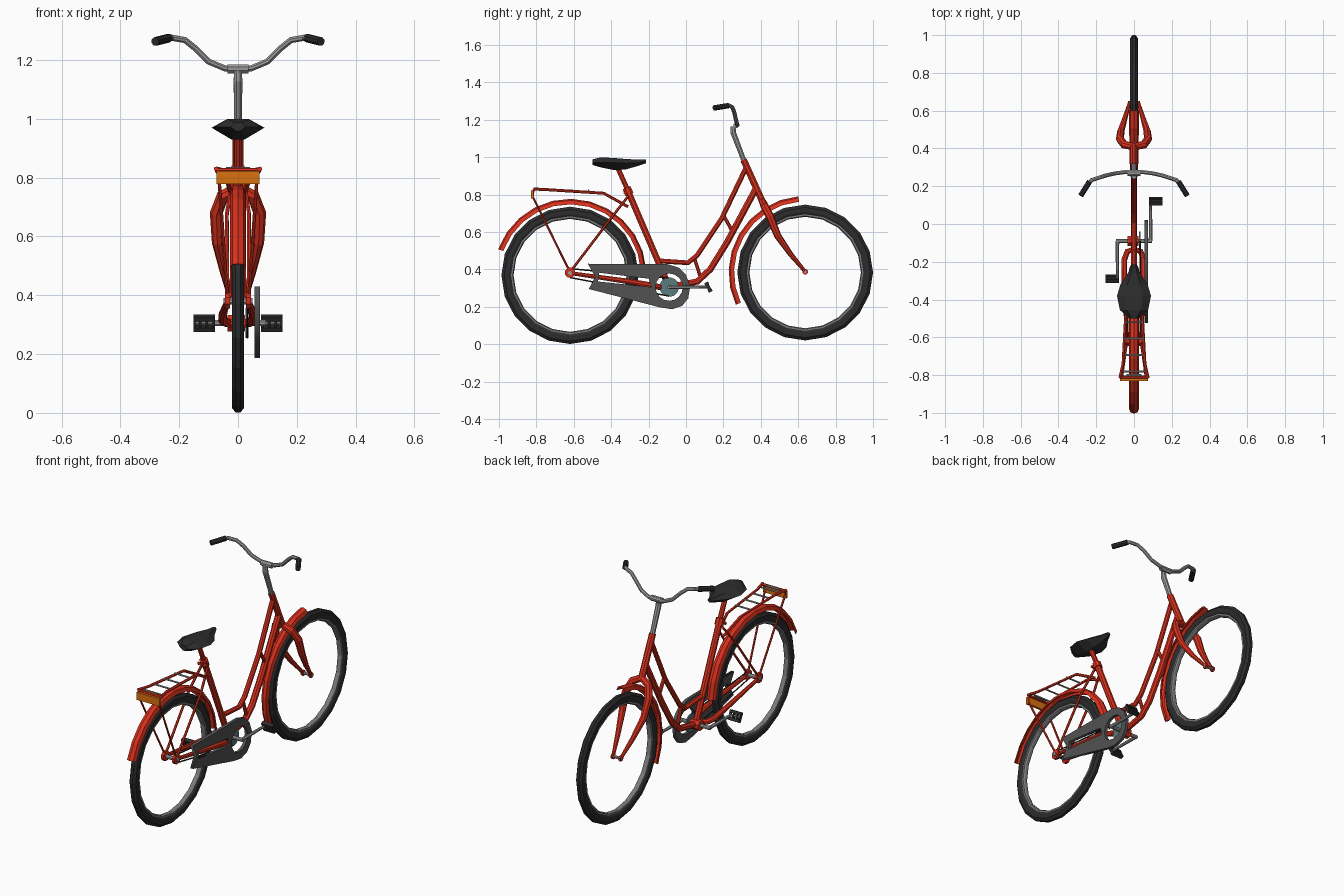
import bpy
from math import sin, cos, pi, radians
from mathutils import Vector, Matrix

cube = bpy.data.objects.get("Cube")
if cube:
    bpy.data.objects.remove(cube, do_unlink=True)


def material(name, r, g, b):
    m = bpy.data.materials.new(name)
    m.diffuse_color = (r, g, b, 1)
    m.use_nodes = True
    m.node_tree.nodes["Principled BSDF"].inputs["Base Color"].default_value = (r, g, b, 1)
    return m


RED = material("red paint", 0.7, 0.03, 0.012)
BLACK = material("black rubber", 0.025, 0.025, 0.025)
DARK = material("dark saddle vinyl", 0.026, 0.026, 0.026)
GUARD = material("grey guard", 0.085, 0.085, 0.085)
RIM = material("rim grey", 0.2, 0.2, 0.2)
STEEL = material("steel", 0.33, 0.33, 0.33)
TEAL = material("teal disc", 0.1, 0.2, 0.2)
ORANGE = material("orange reflector", 0.7, 0.16, 0.005)


def add_mesh(name, verts, faces, mat):
    me = bpy.data.meshes.new(name)
    me.from_pydata(verts, [], faces)
    me.materials.append(mat)
    ob = bpy.data.objects.new(name, me)
    bpy.context.collection.objects.link(ob)
    bpy.context.view_layer.objects.active = ob
    bpy.ops.object.mode_set(mode='EDIT')
    bpy.ops.mesh.select_all(action='SELECT')
    bpy.ops.mesh.normals_make_consistent(inside=False)
    bpy.ops.object.mode_set(mode='OBJECT')
    return ob


def loft(name, rings, mat, cyclic=False):
    """Skin a list of equal-sized closed rings."""
    n, k = len(rings[0]), len(rings)
    verts = [tuple(p) for ring in rings for p in ring]
    faces = []
    for i in range(k if cyclic else k - 1):
        a, b = i * n, (i + 1) % k * n
        faces += [(a + j, a + (j + 1) % n, b + (j + 1) % n, b + j) for j in range(n)]
    if not cyclic:
        faces += [tuple(range(n)), tuple(range((k - 1) * n, k * n))]
    return add_mesh(name, verts, faces, mat)


def tube(name, pts, radius, mat, sides=8):
    """Round tube along a path; radius is one number or one per point."""
    pts = [Vector(p) for p in pts]
    radii = radius if isinstance(radius, (list, tuple)) else [radius] * len(pts)
    rings, normal, last = [], None, None
    for i, p in enumerate(pts):
        t = Vector()
        if i:
            t += (p - pts[i - 1]).normalized()
        if i < len(pts) - 1:
            t += (pts[i + 1] - p).normalized()
        t.normalize()
        if normal is None:
            normal = t.orthogonal().normalized()
        else:
            normal = last.rotation_difference(t) @ normal
        last, side = t, t.cross(normal)
        rings.append([p + radii[i] * (cos(a) * normal + sin(a) * side)
                      for a in (2 * pi * (j + 0.5) / sides for j in range(sides))])
    return loft(name, rings, mat)


def revolve(name, profile, y, z, mat, start=0, end=360, steps=20, taper=0):
    """Turn an (x, radius) profile about a crosswise axle, narrowing by taper."""
    full = end - start == 360
    rings = []
    for i in range(steps if full else steps + 1):
        a = radians(start + (end - start) * i / steps)
        w = 1 - taper * i / steps
        rings.append([(x * w, y + r * cos(a), z + r * sin(a)) for x, r in profile])
    return loft(name, rings, mat, full)


def box(name, centre, size, mat, tilt=0):
    signs = [(-1, -1), (1, -1), (1, 1), (-1, 1)]
    rot = Matrix.Rotation(tilt, 3, 'X')
    rings = [[Vector(centre) + rot @ Vector((x * size[0], y * size[1], z * size[2])) / 2
              for x, y in signs] for z in (-1, 1)]
    return loft(name, rings, mat)


def mirrored(name, pts, radius, mat, sides=8):
    for label, s in (("left", 1), ("right", -1)):
        tube(f"{label}_{name}", [(s * x, y, z) for x, y, z in pts], radius, mat, sides)


# Wheels and mudguards
tyre = [(-.008, 0), (.008, 0), (.02, -.015), (.02, -.04), (.012, -.055), (-.012, -.055),
        (-.02, -.04), (-.02, -.015)]
rim = [(-.014, -.05), (.014, -.05), (.014, -.06), (.006, -.065), (-.006, -.065), (-.014, -.06)]
fender = [(-.027, .38), (-.019, .401), (0, .409), (.019, .401), (.027, .38),
          (.022, .38), (.015, .394), (0, .401), (-.015, .394), (-.022, .38)]
for end, y, z, r, a0, a1, steps, taper in (("rear", -.62, .368, .367, 4, 160, 11, 0),
                                           ("front", .637, .383, .363, 95, 205, 8, .35)):
    revolve(end + "_tyre", [(x, r + d) for x, d in tyre], y, z, BLACK)
    revolve(end + "_rim", [(x, r + d) for x, d in rim], y, z, RIM)
    revolve(end + "_mudguard", fender, y, z, RED, a0, a1, steps, taper)
tube("rear_axle", [(-.05, -.62, .38), (.05, -.62, .38)], .012, STEEL)
tube("front_axle", [(-.034, .637, .388), (.034, .637, .388)], .008, STEEL)

# Frame
tube("head_tube", [(0, .308, .985), (0, .378, .83), (0, .412, .755)], .019, RED)
tube("upper_tube", [(0, .322, .945), (0, .19, .67), (0, .06, .475), (0, .01, .435),
                    (0, -.14, .445)], .014, RED)
tube("down_tube", [(0, .373, .83), (0, .22, .545), (0, .13, .4), (0, .06, .335),
                   (0, -.09, .305)], .018, RED)
tube("seat_tube", [(0, -.09, .305), (0, -.315, .83)], .018, RED)
tube("upper_brace", [(0, .2, .69), (0, .25, .6)], .01, RED)
tube("lower_brace", [(0, .045, .46), (0, .08, .35)], .01, RED)
tube("bottom_bracket", [(-.035, -.09, .305), (.024, -.09, .305)], .03, RED)
tube("seat_clamp", [(0, -.302, .8), (0, -.318, .837)], .024, RED)
tube("clamp_bolt", [(-.03, -.325, .81), (.03, -.325, .81)], .009, RED, 6)
tube("seat_post", [(0, -.31, .82), (0, -.368, .95)], .014, RED)
mirrored("chain_stay", [(0, -.135, .303), (.035, -.145, .306), (.052, -.19, .315),
                        (.052, -.29, .333), (.036, -.62, .38)],
         [.015, .016, .016, .015, .01], RED)
mirrored("seat_stay", [(.02, -.31, .79), (.038, -.4, .675), (.036, -.62, .385)], .007, RED, 6)
mirrored("rear_dropout", [(.027, -.62, .382), (.044, -.62, .382)], .029, RED)

# Front fork
mirrored("fork_blade", [(0, .408, .765), (.052, .42, .738), (.074, .45, .68), (.07, .49, .58),
                        (.048, .56, .48), (.025, .637, .388)],
         [.019, .022, .022, .019, .014, .009], RED)
mirrored("fork_tip", [(.019, .637, .388), (.031, .637, .388)], .016, RED)

# Handlebar
tube("stem", [(0, .31, .98), (0, .253, 1.13), (0, .252, 1.165)], [.014, .016, .014], STEEL)
tube("bar_clamp", [(-.035, .268, 1.17), (.035, .268, 1.17)], .016, STEEL)
mirrored("handlebar", [(0, .275, 1.17), (.045, .275, 1.172), (.1, .268, 1.195), (.145, .258, 1.24),
                       (.18, .247, 1.268), (.225, .232, 1.276), (.245, .205, 1.273)], .011, STEEL)
mirrored("grip", [(.235, .225, 1.275), (.282, .15, 1.263)], .015, BLACK)

# Saddle: stations of depth, half width, top, widest and bottom height
stations = [(-.5, .025, .988, .972, .958), (-.455, .075, .999, .972, .945),
            (-.38, .09, .995, .97, .93), (-.32, .072, .99, .967, .935),
            (-.26, .032, .987, .97, .952), (-.215, .012, .987, .978, .967)]
loft("saddle", [[(-w * .5, y, t), (w * .5, y, t), (w, y, m), (w * .25, y, b),
                 (-w * .25, y, b), (-w, y, m)] for y, w, t, m, b in stations], DARK)

# Luggage rack
mirrored("rack_rail", [(.02, -.31, .735), (.042, -.44, .807), (.058, -.74, .826),
                       (.075, -.815, .83)], .008, RED, 6)
mirrored("rack_strut", [(.07, -.815, .825), (.064, -.82, .79), (.036, -.62, .385)], .006, RED, 6)
tube("rack_rear_bar", [(-.078, -.81, .826), (.078, -.81, .826)], .008, RED, 6)
box("rear_reflector", (0, -.823, .8), (.146, .014, .044), ORANGE)
for i in range(4):
    y = -.52 - .087 * i
    w = .047 + .005 * i
    tube(f"rack_wire_{i + 1}", [(-w, y, .822), (w, y, .822)], .005, STEEL, 6)
tube("rack_end_wire", [(-.04, -.8, .83), (.04, -.8, .83)], .006, STEEL, 6)

# Chain guard: flat outline with a crank opening and a chain slot
cy, cz = -.09, .305
outline = [(-.525, .43), (-.1, .428), (-.04, .41), (0, .37), (.022, .31), (.012, .245),
           (-.02, .205), (-.075, .187), (-.14, .197), (-.52, .295), (-.485, .36)]
opening = [(cy + .073 * cos(i * pi / 8), cz + .073 * sin(i * pi / 8)) for i in range(16)]
slot = [(-.465, .382), (-.2, .35), (-.185, .305), (-.47, .335)]
curve = bpy.data.curves.new("guard_outline", 'CURVE')
curve.dimensions, curve.fill_mode, curve.extrude = '2D', 'BOTH', .009
for loop in (outline, opening, slot):
    spline = curve.splines.new('POLY')
    spline.points.add(len(loop) - 1)
    spline.use_cyclic_u = True
    for p, (u, v) in zip(spline.points, loop):
        p.co = (u, v, 0, 1)
source = bpy.data.objects.new("guard_outline", curve)
bpy.context.collection.objects.link(source)
graph = bpy.context.evaluated_depsgraph_get()
mesh = bpy.data.meshes.new_from_object(source.evaluated_get(graph))
bpy.data.objects.remove(source, do_unlink=True)
mesh.transform(Matrix(((0, 0, 1, .065), (1, 0, 0, 0), (0, 1, 0, 0), (0, 0, 0, 1))))
mesh.materials.clear()
mesh.materials.append(GUARD)
bpy.context.collection.objects.link(bpy.data.objects.new("chain_guard", mesh))

# Drive train
tube("chainring", [(.026, cy, cz), (.034, cy, cz)], .052, TEAL, 16)
tube("crank_axle", [(-.095, cy, cz), (.095, cy, cz)], .011, STEEL)
for offset in (.024, -.024):
    tube("chain_run", [(.032, -.62, .38 + offset), (.032, cy, cz + offset * 2)], .004, BLACK, 6)
for label, s, py in (("left", 1, .12), ("right", -1, -.29)):
    tube(label + "_crank", [(s * .088, cy, cz), (s * .088, py, cz)], [.011, .008], STEEL)
    tube(label + "_pedal_axle", [(s * .08, py, cz), (s * .15, py, cz)], .006, STEEL, 6)
    for dz in (-.018, .018):
        box(label + "_pedal_rail", (s * .115, py - dz * .5, cz + dz), (.072, .022, .016), BLACK, .45)
    for dx in (.083, .106, .128, .148):
        box(label + "_pedal_rib", (s * dx, py, cz), (.008, .018, .05), BLACK, .45)
